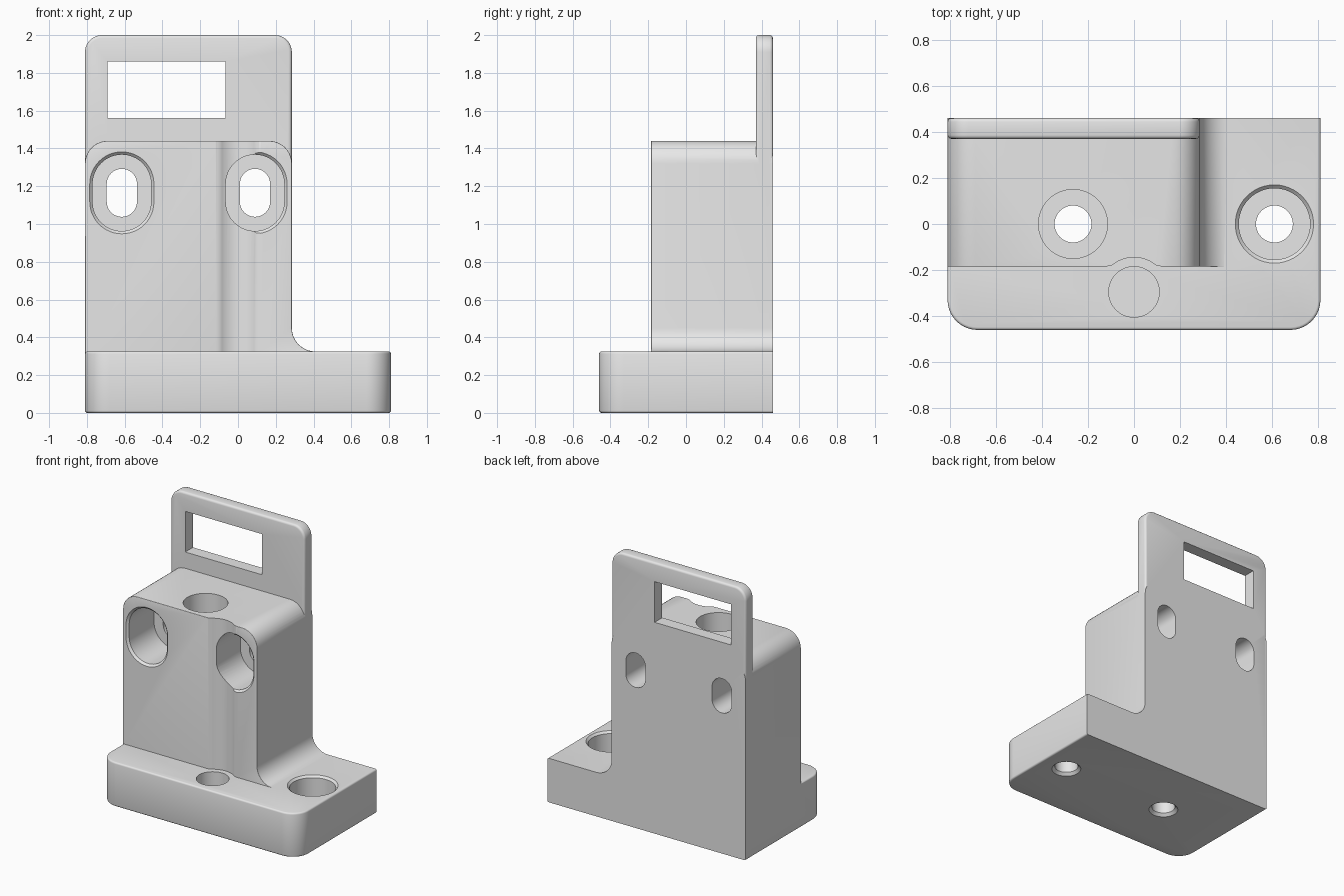
import bpy, bmesh, math
from mathutils import Vector

if "Cube" in bpy.data.objects:
    bpy.data.objects.remove(bpy.data.objects["Cube"])

grey = bpy.data.materials.new("light grey")
grey.diffuse_color = (0.8, 0.8, 0.8, 1)
grey.use_nodes = True
grey.node_tree.nodes["Principled BSDF"].inputs["Base Color"].default_value = (0.8, 0.8, 0.8, 1)

L, R, BACK = -0.81, 0.285, 0.46      # shared left, right and back planes
BASE_R, FRONT, BLOCK_F = 0.81, -0.46, -0.185
BASE_Z, BLOCK_Z, PLATE_Z = 0.325, 1.44, 2.0


def arc(cx, cy, r, a0, a1, n=10):
    return [(cx + r * math.cos(math.radians(a0 + (a1 - a0) * i / n)),
             cy + r * math.sin(math.radians(a0 + (a1 - a0) * i / n))) for i in range(n + 1)]


def slot(cx, cy, r, half=0.0, n=24):
    """Upright rounded slot outline; a circle when half is 0."""
    top = [(x, y + half) for x, y in arc(cx, cy, r, 0, 180, n)]
    low = [(x, y - half) for x, y in arc(cx, cy, r, 180, 360, n)]
    return top + low if half else top[:-1] + low[:-1]


def loft(name, rings, axis):
    """Solid through (position, outline) rings stacked along y or z."""
    bm = bmesh.new()
    loops = []
    for d, pts in rings:
        loops.append([bm.verts.new((u, d, v) if axis == 'Y' else (u, v, d)) for u, v in pts])
    n = len(loops[0])
    for a, b in zip(loops, loops[1:]):
        for i in range(n):
            bm.faces.new((a[i], a[(i + 1) % n], b[(i + 1) % n], b[i]))
    bm.faces.new(loops[0])
    bm.faces.new(loops[-1])
    bmesh.ops.recalc_face_normals(bm, faces=bm.faces)
    me = bpy.data.meshes.new(name)
    bm.to_mesh(me)
    bm.free()
    me.materials.append(grey)
    ob = bpy.data.objects.new(name, me)
    bpy.context.collection.objects.link(ob)
    return ob


def round_edges(ob, width, rule):
    """Round the edges whose two end points satisfy the rule."""
    bm = bmesh.new()
    bm.from_mesh(ob.data)
    edges = [e for e in bm.edges if rule(e.verts[0].co, e.verts[1].co)]
    bmesh.ops.bevel(bm, geom=edges, offset=width, segments=3, profile=0.5,
                    affect='EDGES', clamp_overlap=True)
    bm.to_mesh(ob.data)
    bm.free()


def near(a, b, axis, value):
    return abs(a[axis] - value) < 1e-4 and abs(b[axis] - value) < 1e-4


# Foot: rounded front corners, softened top and bottom rims, sharp back
r = 0.13
foot = loft("mounting_bracket", [(z, [(BASE_R, BACK), (L, BACK)]
            + arc(L + r, FRONT + r, r, 180, 270)
            + arc(BASE_R - r, FRONT + r, r, 270, 360)) for z in (0, BASE_Z)], 'Z')
round_edges(foot, 0.012, lambda a, b: (near(a, b, 2, 0) or near(a, b, 2, BASE_Z))
            and not near(a, b, 1, BACK))

# Upright block with rounded top corners and a fillet down to the foot
f, c = 0.125, 0.12
block = loft("upright_block", [(y, [(L, 0.1), (R + f, 0.1)]
             + arc(R + f, BASE_Z + f, f, 270, 180)
             + arc(R - c, BLOCK_Z - c, c, 0, 90)
             + arc(L + c, BLOCK_Z - c, c, 90, 180)) for y in (BLOCK_F, BACK)], 'Y')
round_edges(block, 0.016, lambda a, b: near(a, b, 1, BLOCK_F) and max(a.z, b.z) > BASE_Z + 0.005)

# Back plate standing above the block
c = 0.09
plate = loft("back_plate", [(y, [(L, 0.2), (R, 0.2)]
             + arc(R - c, PLATE_Z - c, c, 0, 90)
             + arc(L + c, PLATE_Z - c, c, 90, 180)) for y in (0.37, BACK)], 'Y')
round_edges(plate, 0.016, lambda a, b: (near(a, b, 1, 0.37) or near(a, b, 1, BACK))
            and max(a.z, b.z) > 1.45 and not near(a, b, 2, 0.2))

# Relief groove up the block's front, with eased lips
gy, gr = -0.295, 0.15
lip = [(0.125, BLOCK_F - 0.002), (0.11, BLOCK_F + 0.003)]
groove_profile = (lip + arc(0, gy, gr, 50, 130, 14)
                  + [(-x, y) for x, y in reversed(lip)] + [(-0.125, -0.3), (0.125, -0.3)])
cutters = [loft("groove_cutter", [(z, groove_profile) for z in (BASE_Z, 1.6)], 'Z')]

# Two counterbored slots through the block
for side, x in (("right", -0.615), ("left", 0.09)):
    cutters.append(loft(side + "_slot_cutter", [(y, slot(x, 1.165, rad, h)) for y, rad, h in (
        (-0.3, 0.17, 0.047), (BLOCK_F, 0.17, 0.047), (BLOCK_F + 0.015, 0.155, 0.047),
        (0.12, 0.155, 0.047), (0.12, 0.08, 0.047), (0.6, 0.08, 0.047))], 'Y'))

# Two counterbored screw holes and one blind hole, bored from above
def bore(name, x, y, steps):
    cutters.append(loft(name, [(z, slot(x, y, rad)) for z, rad in steps], 'Z'))

screw = [(-0.1, 0.1), (0, 0.1), (0.02, 0.08), (0.12, 0.08), (0.12, 0.155)]
bore("block_hole_cutter", -0.265, 0, screw[:-1] + [(0.12, 0.15), (1.6, 0.15)])
bore("foot_hole_cutter", 0.61, 0, screw + [(BASE_Z - 0.015, 0.155), (BASE_Z, 0.17), (0.5, 0.17)])
bore("blind_hole_cutter", 0, gy, [(0.08, 0.11), (0.4, 0.11)])

# Window in the back plate
cutters.append(loft("window_cutter", [(y, [(-0.69, 1.56), (-0.065, 1.56), (-0.065, 1.86),
                                           (-0.69, 1.86)]) for y in (0.2, 0.6)], 'Y'))

# Join the solids, then cut the openings
for ob, op in [(block, 'UNION'), (plate, 'UNION')] + [(k, 'DIFFERENCE') for k in cutters]:
    m = foot.modifiers.new(ob.name, 'BOOLEAN')
    m.operation, m.solver, m.object = op, 'EXACT', ob
bpy.context.view_layer.update()
body = bpy.data.meshes.new_from_object(
    foot.evaluated_get(bpy.context.evaluated_depsgraph_get()))
foot.modifiers.clear()
foot.data = body
for ob in [block, plate] + cutters:
    bpy.data.objects.remove(ob)

# Smooth the rounded areas and keep the corners sharp
bpy.ops.object.select_all(action='DESELECT')
foot.select_set(True)
bpy.context.view_layer.objects.active = foot
bpy.ops.object.shade_smooth_by_angle(angle=math.radians(35))
